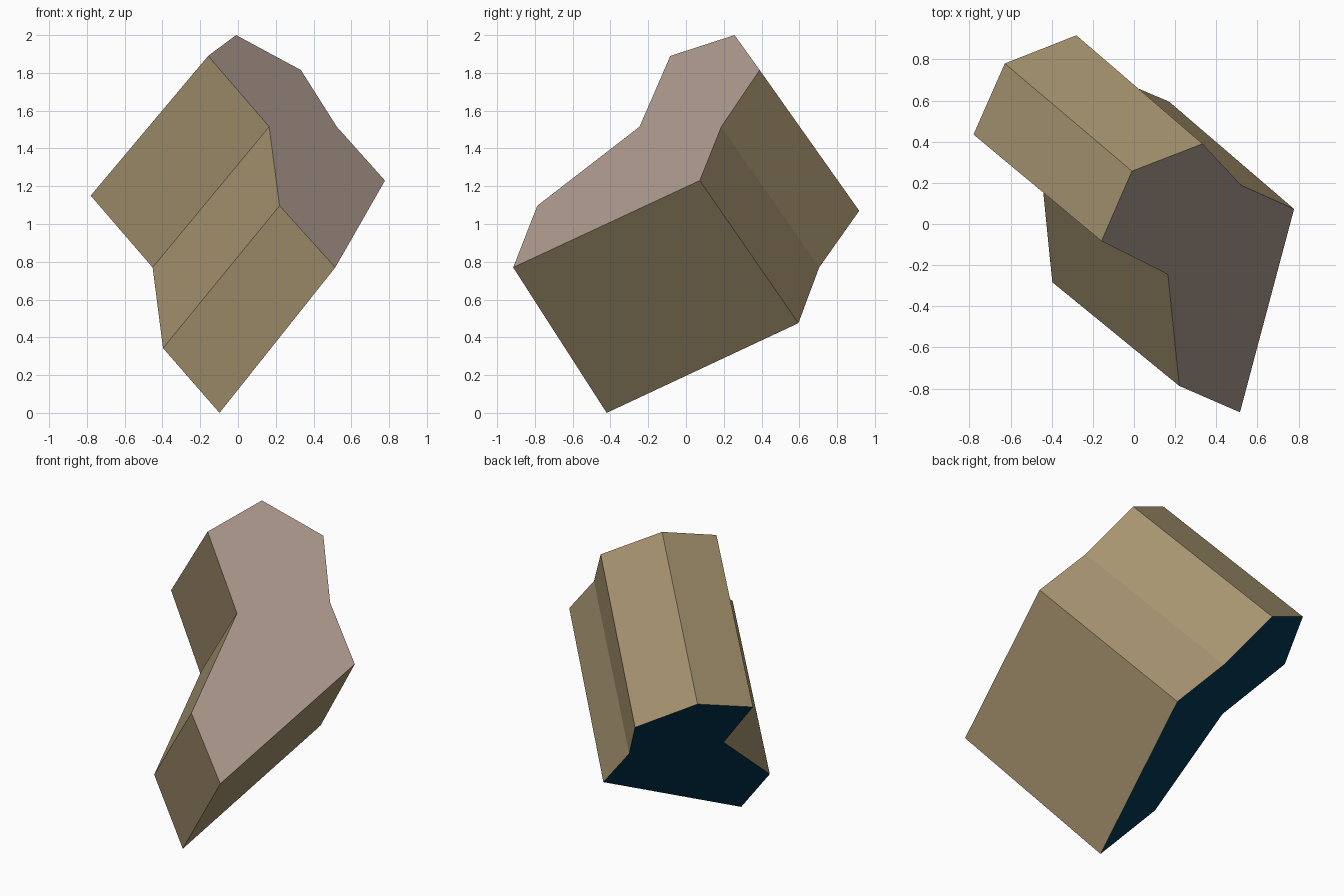
import bpy
import bmesh

if "Cube" in bpy.data.objects:
    bpy.data.objects.remove(bpy.data.objects["Cube"])

def material(name, rgb):
    m = bpy.data.materials.new(name)
    m.diffuse_color = (*rgb, 1.0)
    m.use_nodes = True
    m.node_tree.nodes["Principled BSDF"].inputs["Base Color"].default_value = m.diffuse_color
    return m

# Bent eight-sided outline at the upper end and the matching lower end
upper = [(-0.01, 0.257, 2.0), (0.333, 0.39, 1.815), (0.523, 0.187, 1.515), (0.778, 0.073, 1.23),
         (0.515, -0.915, 0.77), (0.22, -0.787, 1.097), (0.165, -0.246, 1.515), (-0.158, -0.083, 1.89)]
lower = [(-0.628, 0.78, 1.26), (-0.28, 0.917, 1.07), (-0.09, 0.705, 0.77), (0.17, 0.595, 0.475),
         (-0.098, -0.42, 0.0), (-0.397, -0.283, 0.343), (-0.452, 0.263, 0.77), (-0.78, 0.435, 1.15)]

bm = bmesh.new()
top = [bm.verts.new(p) for p in upper]
bot = [bm.verts.new(p) for p in lower]

# Side walls
n = len(top)
for i in range(n):
    j = (i + 1) % n
    bm.faces.new((top[i], top[j], bot[j], bot[i])).material_index = 0

# End caps
bm.faces.new(top).material_index = 1
bm.faces.new(bot).material_index = 2
bmesh.ops.recalc_face_normals(bm, faces=bm.faces)

mesh = bpy.data.meshes.new("bent_block")
bm.to_mesh(mesh)
bm.free()
for name, rgb in (("tan side", (0.39, 0.30, 0.165)),
                  ("dusty pink end", (0.40, 0.31, 0.26)),
                  ("dark navy end", (0.0, 0.038, 0.082))):
    mesh.materials.append(material(name, rgb))
block = bpy.data.objects.new("bent_block", mesh)
bpy.context.collection.objects.link(block)
